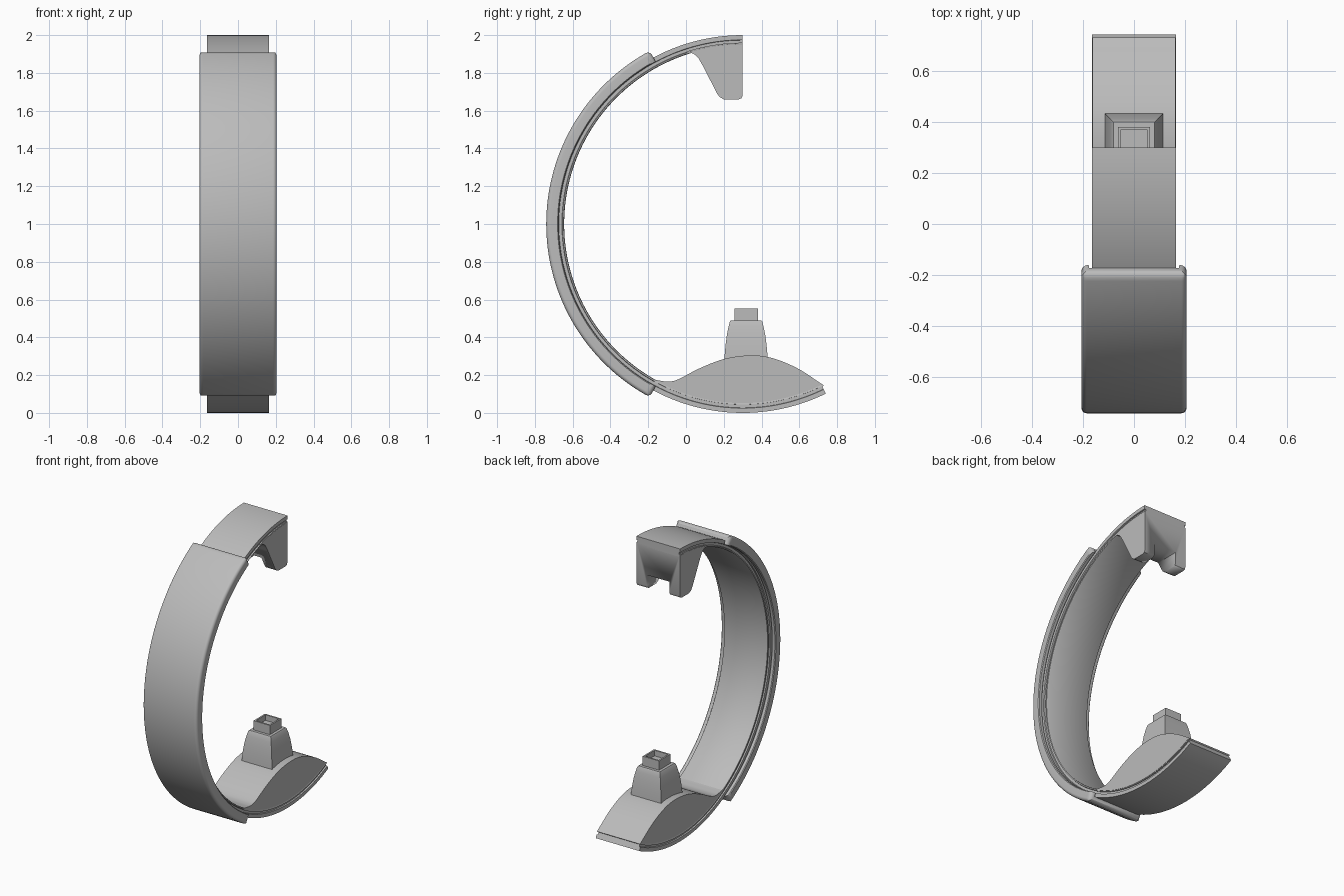
import bpy, bmesh, math
from mathutils import Vector

if "Cube" in bpy.data.objects:
    bpy.data.objects.remove(bpy.data.objects["Cube"])

CY, CZ = 0.30, 1.0            # centre of the big ring, in the YZ plane

grey = bpy.data.materials.new("plain grey")
grey.diffuse_color = (0.5, 0.5, 0.5, 1)
grey.use_nodes = True
grey.node_tree.nodes["Principled BSDF"].inputs["Base Color"].default_value = grey.diffuse_color


def finish(name, bm, bevel=0.0, angle=35):
    bmesh.ops.recalc_face_normals(bm, faces=bm.faces)
    me = bpy.data.meshes.new(name)
    bm.to_mesh(me)
    bm.free()
    ob = bpy.data.objects.new(name, me)
    bpy.context.collection.objects.link(ob)
    me.materials.append(grey)
    if bevel:
        m = ob.modifiers.new("bevel", 'BEVEL')
        m.width, m.segments = bevel, 4
        m.limit_method, m.angle_limit = 'ANGLE', math.radians(50)
    bpy.ops.object.select_all(action='DESELECT')
    ob.select_set(True)
    bpy.context.view_layer.objects.active = ob
    bpy.ops.object.shade_smooth_by_angle(angle=math.radians(angle))
    return ob


def polar(r, deg):
    a = math.radians(deg)
    return CY + r * math.cos(a), CZ + r * math.sin(a)


def loft(bm, loops, cap_start=True, cap_end=True):
    rows = [[bm.verts.new(p) for p in loop] for loop in loops]
    n = len(rows[0])
    for a, b in zip(rows, rows[1:]):
        for i in range(n):
            j = (i + 1) % n
            bm.faces.new((a[i], a[j], b[j], b[i]))
    if cap_start:
        bm.faces.new(rows[0])
    if cap_end:
        bm.faces.new(rows[-1])


def arc_sweep(name, section, a0, a1, steps):
    """Sweep an (x, radius) section around the ring centre."""
    bm = bmesh.new()
    loft(bm, [[(x, *polar(r, a0 + (a1 - a0) * k / steps)) for x, r in section]
              for k in range(steps + 1)])
    return finish(name, bm)


def prism(name, profile, half, bevel=0.0):
    """Extrude a YZ profile along x."""
    bm = bmesh.new()
    loft(bm, [[(x, y, z) for y, z in profile] for x in (-half, half)])
    return finish(name, bm, bevel)


def smooth_curve(pts, sub=6):
    P = [Vector(p) for p in pts]
    P = [2 * P[0] - P[1]] + P + [2 * P[-1] - P[-2]]
    out = []
    for a, b, c, d in zip(P, P[1:], P[2:], P[3:]):
        for k in range(sub):
            t = k / sub
            out.append(tuple(0.5 * (2 * b + (c - a) * t + (2 * a - 5 * b + 4 * c - d) * t * t
                                    + (3 * b - a - 3 * c + d) * t ** 3)))
    return out + [tuple(P[-2])]


def mirrored(half):
    return half + [(-x, r) for x, r in reversed(half)]


# Inner band: thin C strip with a groove along both sides
arc_sweep("inner_band", mirrored([
    (0.157, 0.945), (0.163, 0.948), (0.165, 0.955), (0.156, 0.957), (0.156, 0.973),
    (0.165, 0.975), (0.165, 1.0)]), 90, 296.1, 120)

# Outer sleeve: rounded channel that wraps the back of the band
R = 0.02
corner = [(0.205 - R + R * math.cos(t), 1.04 - R + R * math.sin(t))
          for t in (math.radians(15 * k) for k in range(7))]
half = [(0.175, 0.998), (0.175, 0.98), (0.18, 0.975), (0.2, 0.975), (0.205, 0.98)] + corner
a0, a1, steps = 118.2, 241.8, 80
bm = bmesh.new()
loops = []
ends = [(0.0, 0.02), (0.2, 0.0125), (0.55, 0.0055), (1.15, 0.0)]   # rounded ends: degrees, inset
stations = [(a0 + d, i) for d, i in ends]
lo, hi = a0 + 2, a1 - 2
stations += [(lo + (hi - lo) * k / steps, 0) for k in range(steps + 1)]
stations += [(a1 - d, i) for d, i in reversed(ends)]
for deg, inset in stations:
    loops.append([(math.copysign(min(abs(x), 0.205 - inset), x), *polar(min(r, 1.04 - inset), deg))
                  for x, r in mirrored(half)])
loft(bm, loops)
finish("outer_sleeve", bm)

# Top block hanging from the upper end, with a slot cut through its foot
under = smooth_curve([polar(0.947, 108), (0.03, 1.905), (0.06, 1.885), (0.085, 1.845)], 5)
roof = [polar(0.96, 90 + k * 18 / 8) for k in range(9)]
block = prism("top_block", under + [(0.165, 1.69), (0.178, 1.672), (0.2, 1.66), (0.28, 1.66),
                                    (0.294, 1.666), (0.30, 1.68)] + roof, 0.164)
cutter = prism("slot_cutter", [(-0.1, 1.5), (0.5, 1.5), (0.5, 1.755), (-0.1, 1.755)], 0.085)
cutter.hide_render = True
cut = block.modifiers.new("slot", 'BOOLEAN')
cut.operation, cut.object, cut.solver = 'DIFFERENCE', cutter, 'EXACT'
bpy.context.view_layer.objects.active = block
with bpy.context.temp_override(object=block, active_object=block):
    bpy.ops.object.modifier_apply(modifier="slot")
bpy.data.objects.remove(cutter)

# Lens-shaped base on the lower end of the band
crown = smooth_curve([polar(0.947, 240.5), (-0.135, 0.17), (-0.09, 0.166), (-0.04, 0.178),
                      (0.07, 0.235), (0.2, 0.285), (0.33, 0.304), (0.45, 0.292),
                      (0.59, 0.236), (0.73, 0.145)])
belly = [polar(0.96, 296 - k * 55 / 30) for k in range(31)]
prism("lens_base", crown + belly, 0.163)


def square(h, z, cy=0.318):
    return [(-h, cy - h, z), (h, cy - h, z), (h, cy + h, z), (-h, cy + h, z)]


# Tapered pedestal with gently bowed sides
bm = bmesh.new()
loft(bm, [square(h, z) for h, z in ((0.117, 0.24), (0.114, 0.30), (0.109, 0.355), (0.102, 0.41),
                                    (0.093, 0.455), (0.086, 0.482), (0.081, 0.49))])
finish("pedestal", bm)

# Small open cup on top of the pedestal
bm = bmesh.new()
loft(bm, [square(h, z) for h, z in ((0.062, 0.48), (0.062, 0.553), (0.051, 0.553), (0.051, 0.515))])
finish("cup", bm)
